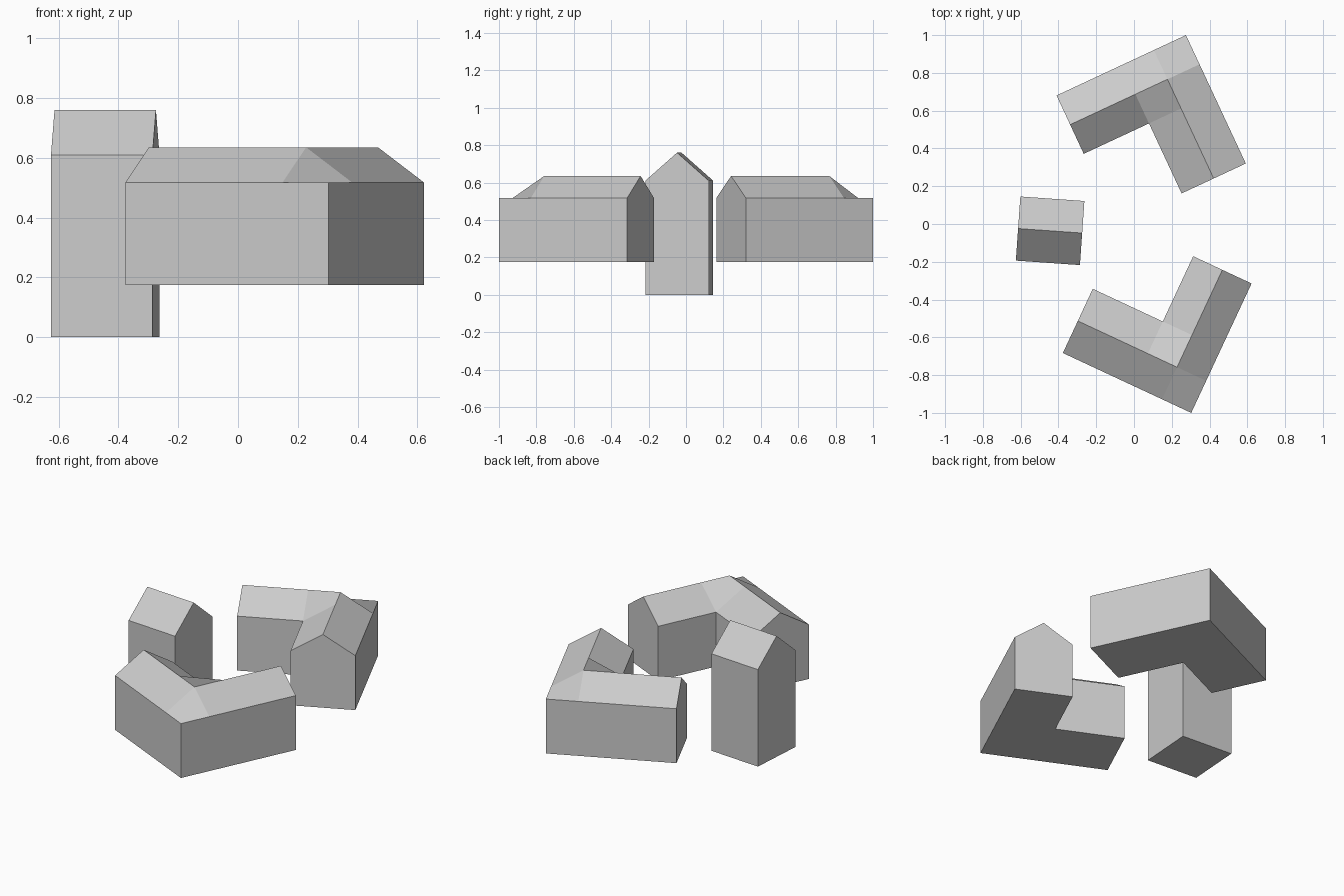
import bpy, bmesh
from math import radians

if "Cube" in bpy.data.objects:
    bpy.data.objects.remove(bpy.data.objects["Cube"])


def building(name, cells, height, base, loc, angle):
    """Roof made of grid cells, walls dropped from its rim, flat floor."""
    bm = bmesh.new()
    verts = {}

    def vert(p):
        if p not in verts:
            verts[p] = bm.verts.new((p[0], p[1], height(p)))
        return verts[p]

    # roof quads
    for x0, x1, y0, y1 in cells:
        bm.faces.new([vert(p) for p in ((x0, y1), (x0, y0), (x1, y0), (x1, y1))])

    # walls and floor
    rim = [e for e in bm.edges if e.is_boundary]
    new = bmesh.ops.extrude_edge_only(bm, edges=rim)["geom"]
    for v in new:
        if isinstance(v, bmesh.types.BMVert):
            v.co.z = base
    low = [e for e in bm.edges if e.is_boundary]
    bmesh.ops.contextual_create(bm, geom=low)
    bmesh.ops.recalc_face_normals(bm, faces=bm.faces)

    mesh = bpy.data.meshes.new(name)
    bm.to_mesh(mesh)
    bm.free()
    ob = bpy.data.objects.new(name, mesh)
    ob.location = (*loc, 0)
    ob.rotation_euler.z = radians(angle)
    bpy.context.collection.objects.link(ob)


def l_house(name, loc, angle):
    """Two gabled wings meeting at the outer corner (local origin)."""
    len_a, len_b, wid_a, wid_b = 0.756, 0.75, 0.341, 0.375
    xs = [0, -wid_b / 2, -wid_b, -len_a]
    ys = [0, -wid_a / 2, -wid_a, -len_b]

    def height(p):
        i, j = xs.index(p[0]), ys.index(p[1])
        return 0.635 if min(i, j) == 1 else 0.517

    # going outward from the corner; the far cell between the wings stays open
    cells = [(xs[i + 1], xs[i], ys[j + 1], ys[j])
             for i in range(3) for j in range(3) if (i, j) != (2, 2)]
    building(name, cells, height, 0.175, loc, angle)


# two raised L-shaped houses
l_house("back_corner_house", (0.275, 1.0), 25)
l_house("front_corner_house", (0.303, -1.0), 245)

# tall single house
h = 0.17
building("tall_house", [(-h, h, -h, 0), (-h, h, 0, h)],
         lambda p: 0.76 if p[1] == 0 else 0.61, 0, (-0.444, -0.036), -4)
